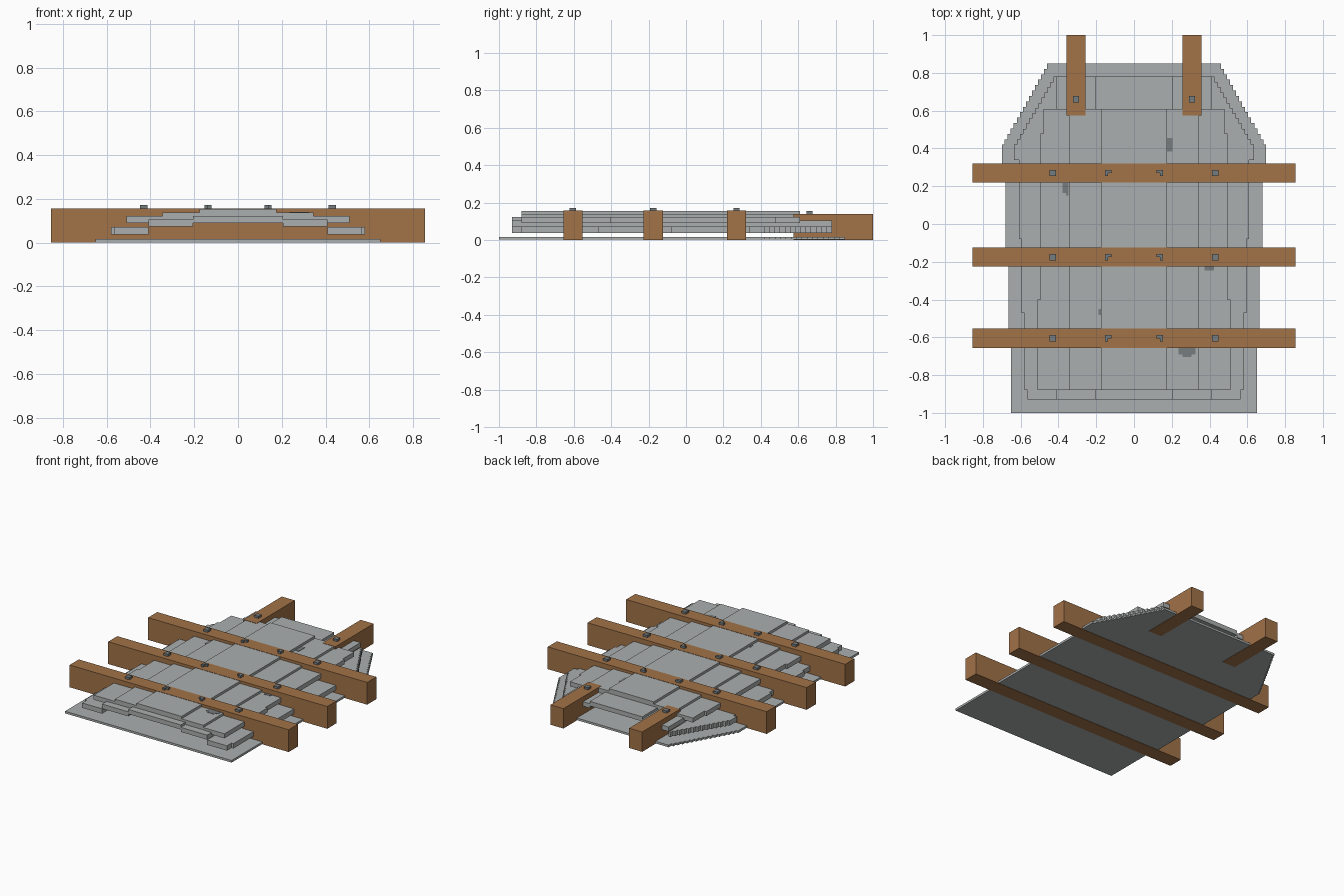
import bpy, bmesh

if "Cube" in bpy.data.objects:
    bpy.data.objects.remove(bpy.data.objects["Cube"])


def material(name, rgb):
    m = bpy.data.materials.new(name)
    m.diffuse_color = (*rgb, 1)
    m.use_nodes = True
    m.node_tree.nodes["Principled BSDF"].inputs["Base Color"].default_value = m.diffuse_color
    return m


GREY = material("light grey metal", (0.41, 0.43, 0.43))
DARK = material("dark grey metal", (0.18, 0.20, 0.21))
WOOD = material("brown wood", (0.36, 0.17, 0.065))


def prism(name, outline, z0, z1, mat):
    """Extrude a flat outline from z0 to z1."""
    bm = bmesh.new()
    face = bm.faces.new([bm.verts.new((x, y, z0)) for x, y in outline])
    ext = bmesh.ops.extrude_face_region(bm, geom=[face])
    for v in ext["geom"]:
        if isinstance(v, bmesh.types.BMVert):
            v.co.z = z1
    bmesh.ops.recalc_face_normals(bm, faces=bm.faces)
    me = bpy.data.meshes.new(name)
    bm.to_mesh(me)
    bm.free()
    me.materials.append(mat)
    ob = bpy.data.objects.new(name, me)
    bpy.context.collection.objects.link(ob)
    return ob


def box(name, x0, x1, y0, y1, z0, z1, mat):
    return prism(name, [(x0, y0), (x1, y0), (x1, y1), (x0, y1)], z0, z1, mat)


def edge(bands, y):
    """Stepped right-hand edge: bands are (end y, half width)."""
    pts = []
    for y1, w in bands:
        pts += [(w, y), (w, y1)]
        y = y1
    return pts


def taper(y0, w0, y1, w1, n):
    """Staircase bands narrowing from w0 to w1."""
    return [(y0 + (y1 - y0) * (i + 1) / n, w0 + (w1 - w0) * i / (n - 1)) for i in range(n)]


def mirrored(pts, s):
    return [(s * x, y) for x, y in pts]


# Base plate with stepped, tapering rear
rim = edge([(-0.605, 0.65), (-0.175, 0.665), (0.27, 0.68), (0.42, 0.70)]
           + taper(0.42, 0.685, 0.85, 0.46, 15), -1.0)
prism("base_plate", rim + mirrored(rim[::-1], -1), 0.002, 0.017, GREY)

# Lower and upper arched shells made of stepped planks
box("lower_center_plank", -0.205, 0.205, -0.93, 0.78, 0.09, 0.122, GREY)
box("upper_center_plank", -0.175, 0.175, -0.88, 0.61, 0.122, 0.155, GREY)
low_rim = edge([(-0.88, 0.565), (-0.47, 0.58), (-0.08, 0.595), (0.34, 0.61), (0.42, 0.635)]
               + taper(0.42, 0.62, 0.78, 0.425, 13), -0.93)
up_rim = edge([(-0.40, 0.51), (0.48, 0.495), (0.61, 0.48)], -0.88)
for s, side in ((-1, "left"), (1, "right")):
    box(f"lower_middle_plank_{side}", s * 0.205, s * 0.41, -0.93, 0.78, 0.073, 0.105, GREY)
    prism(f"lower_outer_plank_{side}",
          mirrored([(0.41, -0.93)] + low_rim + [(0.41, 0.78)], s), 0.037, 0.071, GREY)
    box(f"upper_middle_plank_{side}", s * 0.175, s * 0.345, -0.88, 0.61, 0.106, 0.138, GREY)
    prism(f"upper_outer_plank_{side}",
          mirrored([(0.345, -0.88)] + up_rim + [(0.345, 0.61)], s), 0.09, 0.122, GREY)


def bolt(name, x, y, z, notch=0):
    """Square bolt head; notch cuts the lower corner on the given side."""
    h = 0.017
    if notch:
        n = notch * h
        pts = [(x - n, y - h), (x, y - h), (x, y), (x + n, y), (x + n, y + h), (x - n, y + h)]
    else:
        pts = [(x - h, y - h), (x + h, y - h), (x + h, y + h), (x - h, y + h)]
    prism(name, pts, z - 0.005, z + 0.015, DARK)


# Cross beams with four bolts each
for i, y in enumerate((-0.605, -0.175, 0.27)):
    box(f"cross_beam_{i}", -0.855, 0.855, y - 0.051, y + 0.051, 0, 0.157, WOOD)
    for s in (-1, 1):
        bolt(f"outer_bolt_{i}_{s}", s * 0.43, y, 0.157)
        bolt(f"inner_bolt_{i}_{s}", s * 0.137, y, 0.157, -s)

# Rear handles with one bolt each
for s in (-1, 1):
    box(f"rear_handle_{s}", s * 0.257, s * 0.358, 0.575, 1.0, 0, 0.14, WOOD)
    bolt(f"handle_bolt_{s}", s * 0.307, 0.66, 0.14)

# Dark worn spots on the planks
for i, (x0, x1, y0, y1, z) in enumerate([
        (0.176, 0.205, 0.385, 0.455, 0.138), (-0.378, -0.346, 0.165, 0.218, 0.122),
        (-0.36, -0.346, 0.15, 0.165, 0.122), (0.372, 0.424, -0.245, -0.22, 0.122),
        (0.235, 0.325, -0.69, -0.65, 0.138), (0.257, 0.305, -0.705, -0.69, 0.138),
        (-0.188, -0.176, -0.482, -0.45, 0.138)]):
    box(f"worn_spot_{i}", x0, x1, y0, y1, z - 0.002, z + 0.002, DARK)
